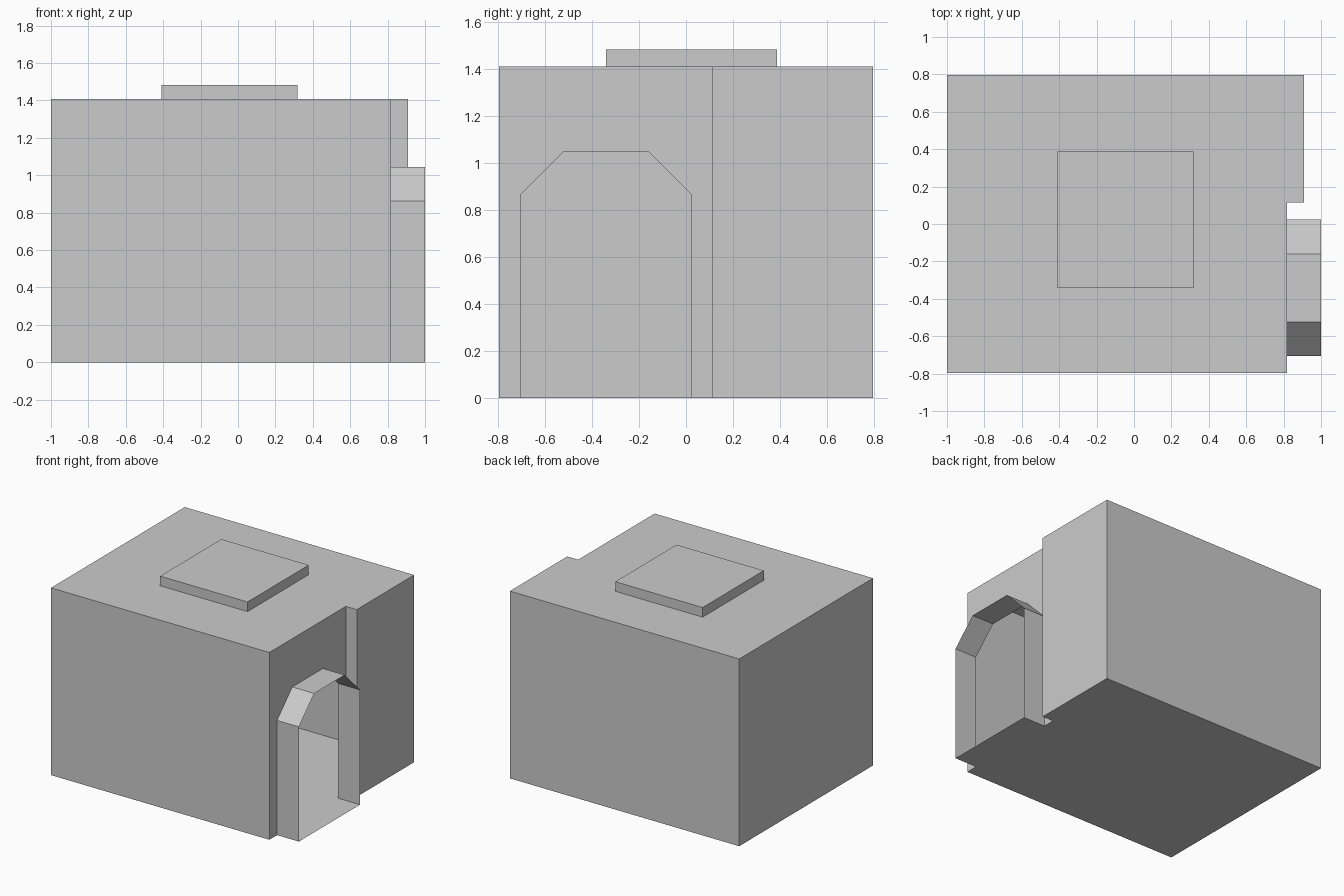
import bpy
import bmesh

U = 1 / 11  # modelling unit: the whole model is 22 units wide

if "Cube" in bpy.data.objects:
    bpy.data.objects.remove(bpy.data.objects["Cube"])

grey = bpy.data.materials.new("plain_grey")
grey.use_nodes = True
colour = (0.6, 0.6, 0.6, 1)
grey.diffuse_color = colour
grey.node_tree.nodes["Principled BSDF"].inputs["Base Color"].default_value = colour


def make_object(name, faces):
    """Flat-shaded object from a list of polygons, joined at shared corners."""
    bm = bmesh.new()
    for face in faces:
        bm.faces.new([bm.verts.new([c * U for c in p]) for p in face])
    bmesh.ops.remove_doubles(bm, verts=bm.verts, dist=1e-5)
    mesh = bpy.data.meshes.new(name)
    bm.to_mesh(mesh)
    bm.free()
    mesh.materials.append(grey)
    obj = bpy.data.objects.new(name, mesh)
    bpy.context.collection.objects.link(obj)
    return obj


def sides(outline, place, start, end):
    """Outward side walls of a counterclockwise outline swept from start to end."""
    pairs = zip(outline, outline[1:] + outline[:1])
    return [[place(a, start), place(b, start), place(b, end), place(a, end)]
            for a, b in pairs]


def upright(p, z):
    return (p[0], p[1], z)


def sideways(p, x):
    return (x, p[0], p[1])


def cap(outline, z):
    return [upright(p, z) for p in outline]


# Main room: hollow thin shell with a stepped right wall
front, back, step, height, wall_x = -8.75, 8.75, 1.25, 15.5, 9
plan = [(wall_x, front), (wall_x, step), (10, step), (10, back), (-11, back), (-11, front)]
arch = [(-7.75, 0), (0.25, 0), (0.25, 9.5), (-1.75, 11.5), (-5.75, 11.5), (-7.75, 9.5)]
walls = sides(plan, upright, 0, height)[1:]
floor = cap(plan, 0)[::-1]
roof = cap(plan, height)

# Wall around the arched doorway
jambs = arch[:1] + arch[:0:-1]
door_wall = [(front, 0)] + jambs + [(step, 0), (step, height), (front, height)]
door_face = [sideways(p, wall_x) for p in door_wall]
make_object("room_shell", walls + [floor, roof, door_face])

# Open arched porch, with its own floor
make_object("door_porch", sides(arch, sideways, wall_x, 11))

# Low square hatch on the roof
square = [(-4.5, -3.75), (3.5, -3.75), (3.5, 4.25), (-4.5, 4.25)]
top = 16.3
make_object("roof_hatch", sides(square, upright, height, top) + [cap(square, top)])
